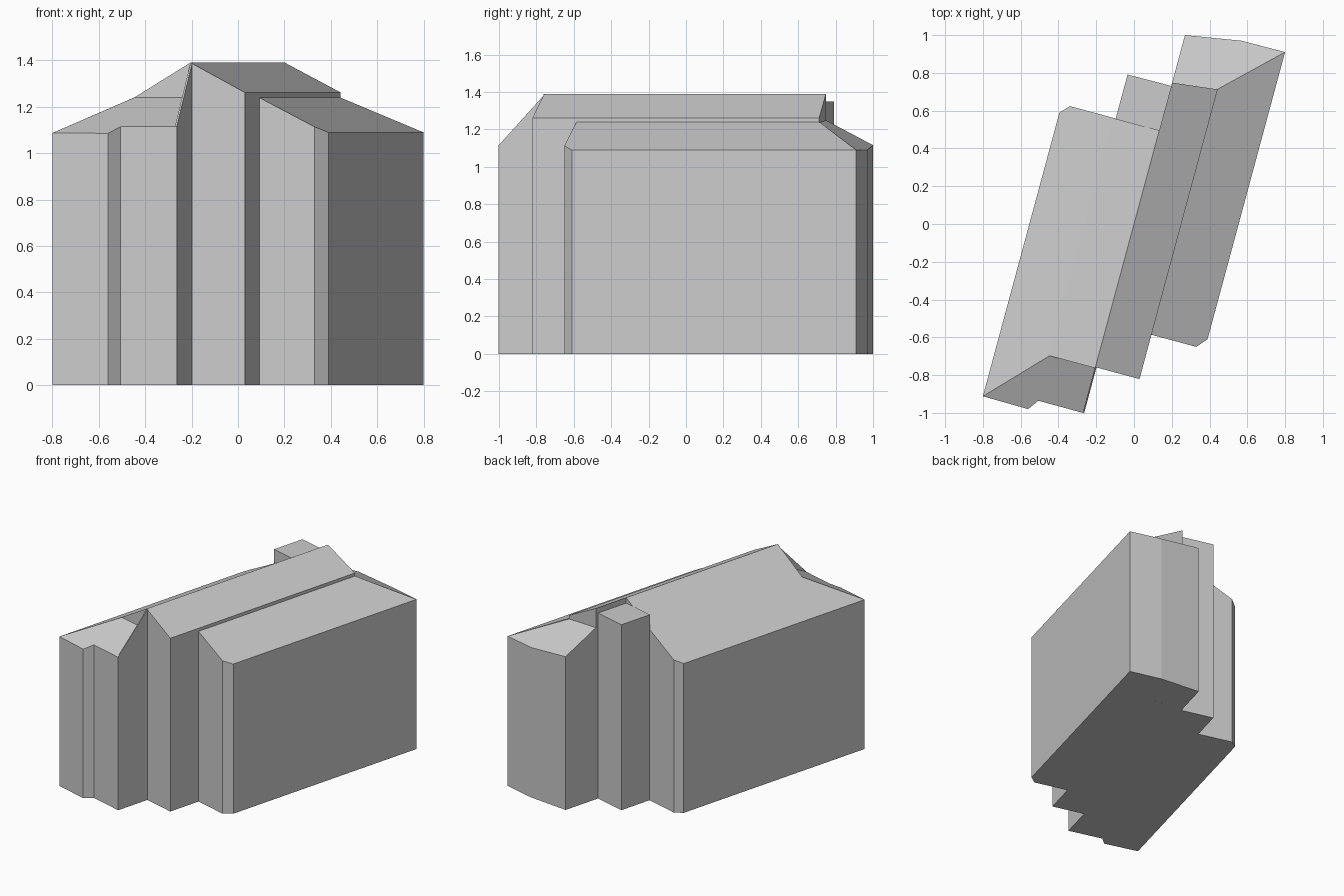
import bpy
import bmesh
import math

cube = bpy.data.objects.get("Cube")
if cube:
    bpy.data.objects.remove(cube, do_unlink=True)

grey = bpy.data.materials.new("plain grey")
grey.use_nodes = True
colour = (0.6, 0.6, 0.6, 1)
grey.diffuse_color = colour
grey.node_tree.nodes["Principled BSDF"].inputs["Base Color"].default_value = colour

TURN = math.radians(-15.1)


def block(name, plan, height):
    """Extrude a ground plan up to a planar roof given by height(u, v)."""
    bm = bmesh.new()
    base = [bm.verts.new((u, v, 0)) for u, v in plan]
    top = [bm.verts.new((u, v, height(u, v))) for u, v in plan]
    bm.faces.new(base[::-1])
    bm.faces.new(top)
    for i in range(len(plan)):
        j = (i + 1) % len(plan)
        bm.faces.new((base[i], base[j], top[j], top[i]))
    bmesh.ops.recalc_face_normals(bm, faces=bm.faces)
    mesh = bpy.data.meshes.new(name)
    bm.to_mesh(mesh)
    bm.free()
    mesh.materials.append(grey)
    obj = bpy.data.objects.new(name, mesh)
    obj.rotation_euler.z = TURN
    bpy.context.collection.objects.link(obj)


# Long wings under the lower roof slopes
block("west_lower_wing",
      [(-.535, -1.089), (-.25, -.79), (-.25, .514), (-.49, .514), (-.535, .467)],
      lambda u, v: 1.087 + .537 * (u + .535))
block("east_lower_wing",
      [(.24, -.542), (.488, -.542), (.535, -.488), (.535, 1.087), (.24, .803)],
      lambda u, v: 1.24 - .51 * (u - .24))

# Central halves meeting at the ridge
block("west_upper_hall", [(-.25, -.79), (0, -.79), (0, .514), (-.25, .514)],
      lambda u, v: 1.39 + .6 * u)
block("east_upper_hall", [(0, -.785), (.242, -.785), (.242, .803), (0, .775)],
      lambda u, v: 1.39 - .53 * u)

# Half-hipped ends
block("front_hip",
      [(-.535, -1.089), (-.286, -1.092), (-.245, -1.035), (0, -1.036),
       (0, -.79), (-.25, -.79)],
      lambda u, v: 1.087 + .51 * (v + 1.089))
block("back_hip",
      [(.535, 1.087), (.298, 1.085), (0, 1.036), (0, .775), (.24, .803)],
      lambda u, v: 1.09 + .51 * (1.087 - v))

# Raking party wall beside the front hip
block("front_party_wall", [(-.002, -1.036), (.006, -1.036), (.006, -.78), (-.002, -.78)],
      lambda u, v: 1.115 + 1.07 * (v + 1.036))

# Flat-topped stair block at the back
block("back_stair_block", [(-.239, .51), (0, .51), (0, .757), (-.239, .755)],
      lambda u, v: 1.35)
